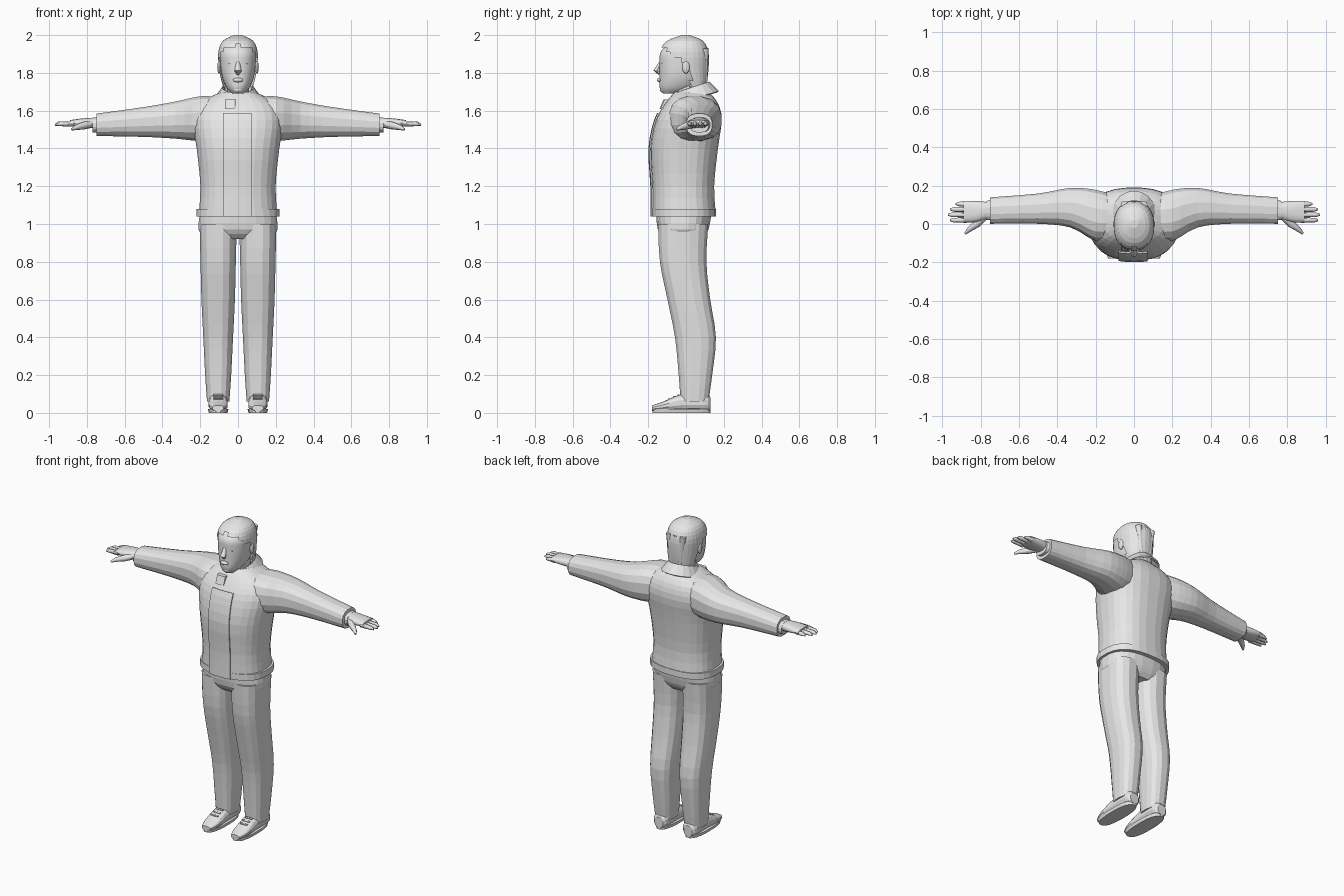
import bpy, bmesh, math
from mathutils import Vector

default_cube = bpy.data.objects.get("Cube")
if default_cube:
    bpy.data.objects.remove(default_cube, do_unlink=True)

grey_colour = (.8, .8, .8, 1)
grey = bpy.data.materials.new("plain_grey")
grey.use_nodes = True
grey.diffuse_color = grey_colour
grey.node_tree.nodes["Principled BSDF"].inputs["Base Color"].default_value = grey_colour


def finish(bm, name, mirror=False, smooth=False, thickness=None):
    bmesh.ops.recalc_face_normals(bm, faces=bm.faces)
    mesh = bpy.data.meshes.new(name)
    bm.to_mesh(mesh)
    bm.free()
    mesh.materials.append(grey)
    part = bpy.data.objects.new(name, mesh)
    bpy.context.collection.objects.link(part)
    if thickness:
        solid = part.modifiers.new("Thickness", "SOLIDIFY")
        solid.thickness = thickness
        solid.offset = 0
    if mirror:
        part.modifiers.new("Mirror", "MIRROR")
    if smooth:
        bpy.ops.object.select_all(action="DESELECT")
        part.select_set(True)
        bpy.context.view_layer.objects.active = part
        bpy.ops.object.shade_smooth_by_angle(angle=math.pi / 4)


def spline(keys, steps):
    """Rings on a smooth curve through a few key rings."""
    padded = [keys[0], *keys, keys[-1]]
    rings = []
    for before, start, end, after in zip(padded, padded[1:], padded[2:], padded[3:]):
        for step in range(steps):
            t = step / steps
            rings.append([b + t * (c - a + t * (2 * a - 5 * b + 4 * c - d
                                                + t * (3 * (b - c) + d - a))) / 2
                          for a, b, c, d in zip(before, start, end, after)])
    return rings + [keys[-1]]


def bridge(bm, loops, closed=True):
    rows = [[bm.verts.new(point) for point in loop] for loop in loops]
    for row, following in zip(rows, rows[1:]):
        count = len(row)
        for i in range(count if closed else count - 1):
            j = (i + 1) % count
            bm.faces.new((row[i], row[j], following[j], following[i]))
    if closed:
        bm.faces.new(rows[0])
        bm.faces.new(rows[-1])


def rounded(value, power):
    return math.copysign(abs(value) ** power, value)


def loft(name, axis, keys, sides=20, power=.8, centre=lambda t: 0, steps=3,
         remove=None, **options):
    """Keys are (position, half width, low, high) along the axis."""
    place = {"X": lambda t, u, v: (t, v, u),
             "Y": lambda t, u, v: (u, t, v),
             "Z": lambda t, u, v: (u, v, t)}[axis]
    bm = bmesh.new()
    loops = []
    for t, half, low, high in spline(keys, steps):
        loop = []
        for i in range(sides):
            angle = math.tau * (i + .5) / sides
            u = centre(t) + half * rounded(math.cos(angle), power)
            v = (low + high + (high - low) * rounded(math.sin(angle), power)) / 2
            loop.append(place(t, u, v))
        loops.append(loop)
    bridge(bm, loops)
    if remove:
        unwanted = [face for face in bm.faces if remove(face.calc_center_median())]
        bmesh.ops.delete(bm, geom=unwanted, context="FACES")
    finish(bm, name, **options)


def tube(name, points, sides=8, **options):
    """Tapered round limb through (x, y, z, radius) points."""
    bm = bmesh.new()
    along = Vector(points[-1][:3]) - Vector(points[0][:3])
    turn = along.to_track_quat("Z", "Y")
    circle = [turn @ Vector((math.cos(math.tau * i / sides), math.sin(math.tau * i / sides), 0))
              for i in range(sides)]
    bridge(bm, [[Vector(position) + radius * spoke for spoke in circle]
                for *position, radius in points])
    finish(bm, name, smooth=True, **options)


def ball(name, centre, size, **options):
    bm = bmesh.new()
    bmesh.ops.create_uvsphere(bm, u_segments=12, v_segments=8, radius=1)
    bmesh.ops.scale(bm, vec=size, verts=bm.verts)
    bmesh.ops.translate(bm, vec=centre, verts=bm.verts)
    finish(bm, name, smooth=True, **options)


def beside(t):
    return .105


# Jacket body with hem band
jacket = [(1.04, .21, -.18, .16), (1.2, .2, -.18, .15), (1.4, .22, -.19, .17),
          (1.55, .24, -.16, .19), (1.64, .2, -.11, .17), (1.7, .09, -.06, .12)]
loft("jacket_body", "Z", jacket, sides=28)
loft("jacket_hem", "Z", [(1.04, .22, -.18, .16), (1.08, .22, -.18, .16)], sides=28, steps=1)

# Front placket following the jacket surface
bm = bmesh.new()
placket = []
for z, half, front, back in spline(jacket, 3):
    if z < 1.6:
        middle, depth = (front + back) / 2, (back - front) / 2
        placket.append([(x, middle - depth * (1 - abs(x / half) ** 2.5) ** .4 - .005, z)
                        for x in (-.08, -.04, 0, .04, .07)])
bridge(bm, placket, closed=False)
finish(bm, "jacket_placket", thickness=.008)

# Open standing collar and its folded tab
bm = bmesh.new()
collar = []
for i in range(17):
    angle = math.radians(28 + 19 * i)
    side, ahead = math.sin(angle), math.cos(angle)
    collar.append([(.12 * side, .03 - .14 * ahead, 1.66 - .04 * ahead),
                   (.08 * side, .03 - .09 * ahead, 1.72 - .03 * ahead)])
bridge(bm, collar, closed=False)
finish(bm, "collar", thickness=.01)
loft("collar_tab", "Z", [(1.61, .03, -.14, -.11), (1.66, .03, -.12, -.08)],
     sides=8, power=.5, centre=lambda t: -.04, steps=1)

# Sleeves and inner cuffs
def arm_height(x):
    return 1.57 - .06 * x


loft("sleeves", "X", [(.1, .11, -.07, .15), (.2, .12, -.09, .18), (.33, .1, -.02, .19),
                      (.5, .08, 0, .16), (.75, .06, 0, .14)],
     sides=16, centre=arm_height, mirror=True)
loft("inner_cuffs", "X", [(.74, .04, .02, .13), (.77, .04, .02, .12)],
     sides=16, centre=arm_height, steps=1, mirror=True)

# Hands
def palm_height(x):
    return 1.535


loft("palms", "X", [(.73, .03, .04, .11), (.82, .025, .01, .12), (.89, .015, .01, .12)],
     sides=14, centre=palm_height, mirror=True, smooth=True)
for i, finger in enumerate(("index", "middle", "ring", "little")):
    y, reach = .02 + .028 * i, .97 - .01 * (i - 1) ** 2
    tube(finger + "_fingers", [(.87, y, 1.53, .014), (reach - .02, y, 1.53, .012),
                               (reach, y, 1.525, .005)], mirror=True)
tube("thumbs", [(.77, .05, 1.53, .02), (.82, 0, 1.52, .02), (.86, -.03, 1.51, .013),
                (.88, -.05, 1.5, .006)], mirror=True)

# Trousers
loft("trouser_hips", "Z", [(.92, .17, -.11, .09), (.97, .21, -.15, .12),
                           (1.08, .2, -.16, .14)], sides=24)
loft("trouser_legs", "Z", [(.06, .06, -.03, .12), (.2, .07, -.04, .14), (.4, .08, -.06, .16),
                           (.6, .09, -.1, .13), (.8, .095, -.14, .11), (1, .1, -.15, .12)],
     sides=16, centre=beside, mirror=True)

# Shoes with laces
loft("shoe_soles", "Z", [(0, .05, -.18, .13), (.02, .055, -.18, .13)],
     centre=beside, steps=1, mirror=True)
loft("shoe_uppers", "Y", [(-.18, .03, .01, .04), (-.12, .05, .01, .06), (-.02, .05, .01, .1),
                          (.1, .05, .01, .1), (.13, .03, .01, .08)],
     sides=14, centre=beside, mirror=True)
for i in range(3):
    y, z = -.09 + .025 * i, .075 + .01 * i
    tube("shoe_lace", [(x, y, z, .005) for x in (.08, .13)], mirror=True)

# Neck and head
loft("neck", "Z", [(1.58, .07, -.07, .1), (1.68, .06, -.06, .08), (1.78, .06, -.06, .08)],
     sides=16, smooth=True)
loft("head", "Z", [(1.69, .03, -.12, -.05), (1.72, .06, -.14, .05), (1.78, .085, -.14, .09),
                   (1.86, .095, -.14, .1), (1.92, .09, -.13, .1), (1.99, .03, -.04, .03)],
     sides=24, power=.9, smooth=True)


# Hair swept back from the hairline to the nape
def in_front_of_hairline(point):
    edge = 1.1 * max(0, 1.95 - point.z) - .13 if point.z > 1.86 else .02
    return point.y < edge


loft("hair", "Z", [(1.65, .04, .05, .11), (1.73, .08, -.03, .11), (1.82, .1, -.12, .12),
                   (1.91, .105, -.14, .12), (1.97, .08, -.1, .09), (2, .02, -.02, .02)],
     sides=28, power=.9, remove=in_front_of_hairline)
for x in (-.05, 0, .05):
    tube("hair_strand", [(x * (1 - i / 6), .1, 1.93 - .07 * i, .02 - .003 * i)
                         for i in range(5)])

# Face features
tube("nose", [(0, -.13, 1.86, .01), (0, -.155, 1.81, .018), (0, -.14, 1.79, .006)])
tube("brows", [(.02, -.13, 1.865, .007), (.06, -.11, 1.865, .005)], mirror=True)
ball("eyes", (.037, -.12, 1.845), (.017, .012, .008), mirror=True)
ball("lips", (0, -.14, 1.762), (.028, .014, .012))
ball("chin", (0, -.12, 1.712), (.03, .018, .018))
ball("ears", (.1, 0, 1.83), (.01, .02, .034), mirror=True)
